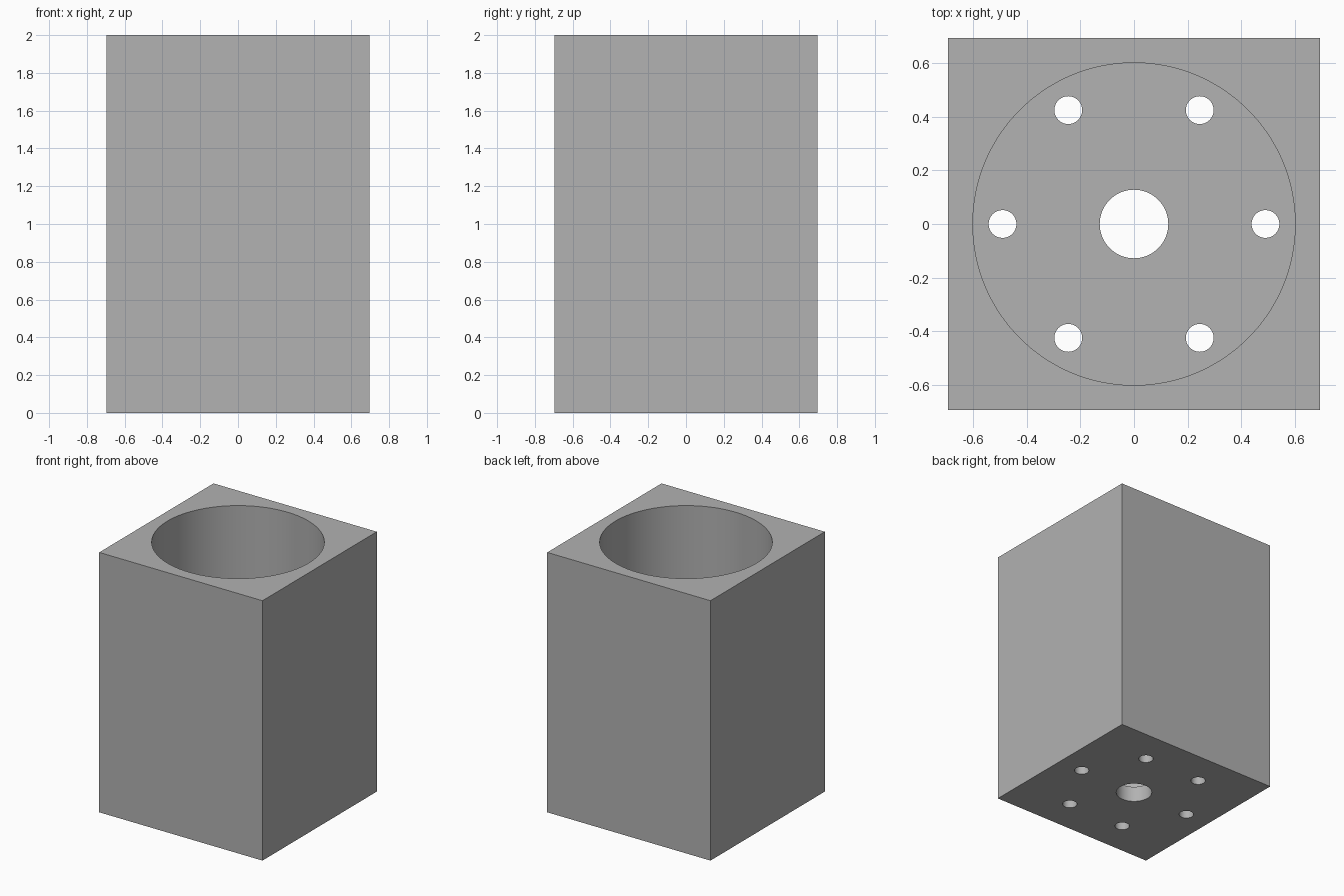
import bpy
from math import cos, sin, pi, radians

WIDTH, HEIGHT = 1.39, 2.0
FLOOR = 0.12
BORE_RADIUS = 0.602
CENTRE_RADIUS = 0.128
BOLT_RADIUS, BOLT_CIRCLE, BOLT_COUNT = 0.052, 0.491, 6

default = bpy.data.objects.get("Cube")
if default:
    bpy.data.objects.remove(default, do_unlink=True)

# Plain grey material
grey = bpy.data.materials.new("plain grey")
grey.use_nodes = True
colour = (0.445, 0.445, 0.445, 1)
grey.diffuse_color = colour
grey.node_tree.nodes["Principled BSDF"].inputs["Base Color"].default_value = colour

# Square block
bpy.ops.mesh.primitive_cube_add(size=1, location=(0, 0, HEIGHT / 2))
housing = bpy.context.object
housing.name = "square_housing"
housing.scale = (WIDTH, WIDTH, HEIGHT)
bpy.ops.object.transform_apply(location=True, scale=True)
housing.data.materials.append(grey)


def drill(name, radius, x, y, bottom, top, sides):
    """Cut a vertical round hole through the housing."""
    bpy.ops.mesh.primitive_cylinder_add(
        vertices=sides, radius=radius, depth=top - bottom,
        location=(x, y, (top + bottom) / 2))
    cutter = bpy.context.object
    cutter.name = name
    cutter.hide_render = True
    cutter.data.materials.append(grey)
    cut = housing.modifiers.new(name, "BOOLEAN")
    cut.operation = "DIFFERENCE"
    cut.solver = "EXACT"
    cut.object = cutter
    bpy.context.view_layer.objects.active = housing
    bpy.ops.object.modifier_apply(modifier=name)
    bpy.data.objects.remove(cutter, do_unlink=True)


# Deep bore, centre hole and ring of bolt holes in the floor
drill("main_bore", BORE_RADIUS, 0, 0, FLOOR, HEIGHT + 0.2, 128)
drill("centre_hole", CENTRE_RADIUS, 0, 0, -0.2, FLOOR + 0.2, 64)
for i in range(BOLT_COUNT):
    angle = 2 * pi * i / BOLT_COUNT
    drill(f"bolt_hole_{i + 1}", BOLT_RADIUS, BOLT_CIRCLE * cos(angle),
          BOLT_CIRCLE * sin(angle), -0.2, FLOOR + 0.2, 32)

# Smooth round walls, crisp edges
bpy.ops.object.select_all(action="DESELECT")
housing.select_set(True)
bpy.context.view_layer.objects.active = housing
bpy.ops.object.shade_smooth_by_angle(angle=radians(30))
